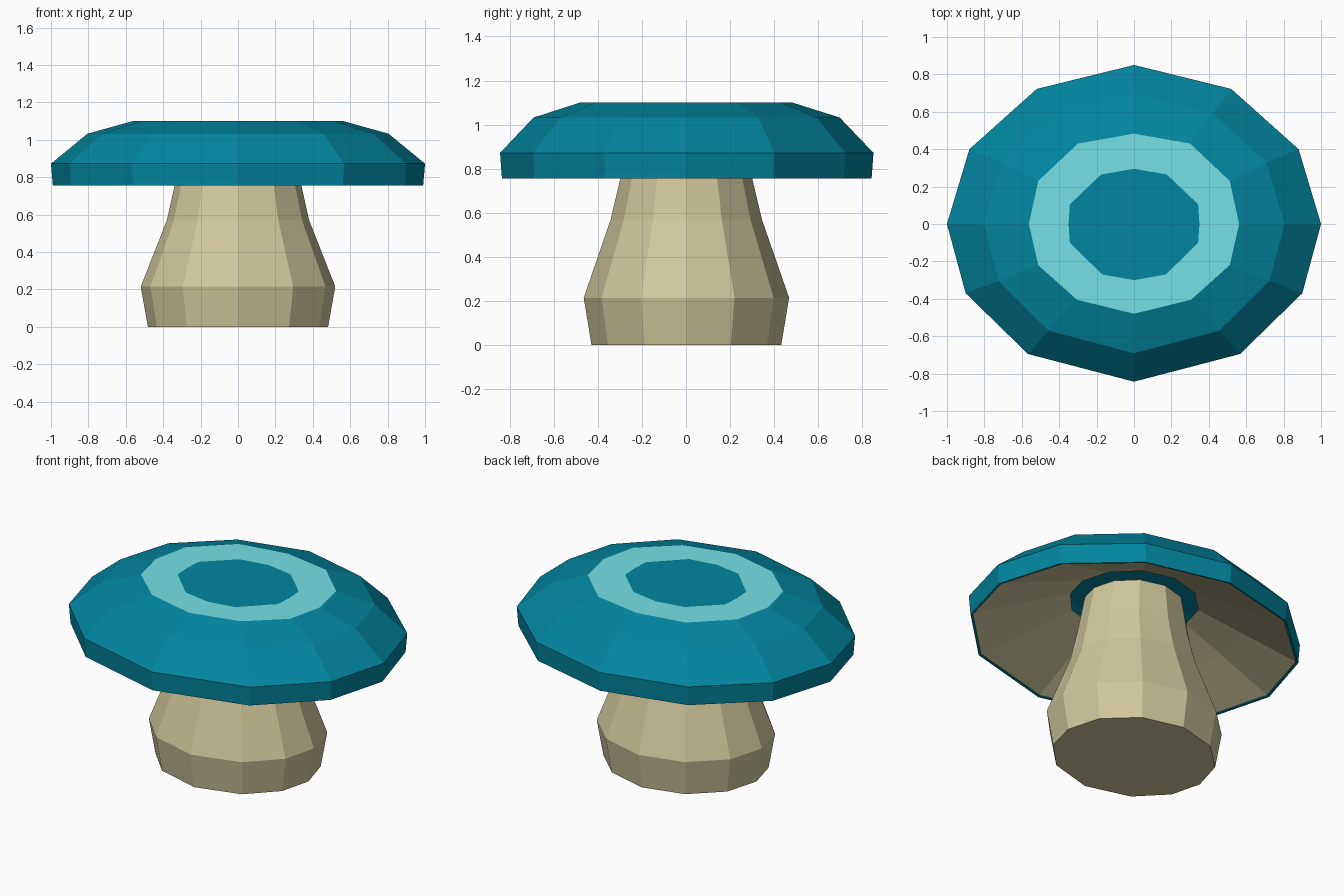
import bpy, bmesh

if "Cube" in bpy.data.objects:
    bpy.data.objects.remove(bpy.data.objects["Cube"])


def srgb(r, g, b):
    return [(c / 255 / 12.92 if c < 10 else ((c / 255 + 0.055) / 1.055) ** 2.4) for c in (r, g, b)] + [1]


def material(name, rgb):
    m = bpy.data.materials.new(name)
    m.diffuse_color = srgb(*rgb)
    m.use_nodes = True
    m.node_tree.nodes["Principled BSDF"].inputs["Base Color"].default_value = m.diffuse_color
    return m


TEAL = material("deep teal", (2, 134, 160))
AQUA = material("pale aqua", (117, 226, 232))
CREAM = material("cream beige", (208, 200, 157))

# Right halves of the twelve-sided outlines, back to front
RIM = [(0, .85), (.52, .722), (.88, .40), (1, 0), (.90, -.37), (.567, -.695), (0, -.843)]
SPOT = [(0, .483), (.30, .43), (.512, .23), (.562, 0), (.512, -.22), (.305, -.405), (0, -.48)]
CORE = [(0, .295), (.175, .265), (.343, .105), (.35, 0), (.343, -.10), (.17, -.27), (0, -.30)]


def outline(half, sx=1.0, sy=None):
    """Mirror a half outline into a closed loop."""
    sy = sx if sy is None else sy
    pts = half + [(-x, y) for x, y in half[-2:0:-1]]
    return [(x * sx, y * sy) for x, y in pts]


def loft(name, levels, bands, mats, close_start=False, close_end=False):
    """Skin stacked outlines; bands gives a material index per band."""
    bm = bmesh.new()
    rings = [[bm.verts.new((x, y, z)) for x, y in pts] for pts, z in levels]
    n = len(rings[0])
    for a, b, mi in zip(rings, rings[1:], bands):
        for i in range(n):
            j = (i + 1) % n
            # outlines run clockwise, so this order faces outwards
            bm.faces.new((a[j], a[i], b[i], b[j])).material_index = mi
    if close_start:
        bm.faces.new(rings[0])
    if close_end:
        bm.faces.new(rings[-1][::-1])
    me = bpy.data.meshes.new(name)
    bm.to_mesh(me)
    bm.free()
    for m in mats:
        me.materials.append(m)
    ob = bpy.data.objects.new(name, me)
    bpy.context.collection.objects.link(ob)
    return ob


# Cap: teal shell with inner skin, rim, shoulders and flat top carrying a pale ring
loft("mushroom_cap", [
    (outline(RIM, .40, .44), 1.07),
    (outline(RIM, .78), .99),
    (outline(RIM, .97), .86),
    (outline(RIM, .975), .757),
    (outline(RIM, .99), .755),
    (outline(RIM), .872),
    (outline(RIM, .805, .82), 1.032),
    (outline(SPOT), 1.10),
    (outline(CORE), 1.10),
], [0, 0, 0, 0, 0, 0, 0, 1], [TEAL, AQUA], True, True)

# Gills: hollow cone under the cap with a hole around the stem
gills = loft("gills", [
    (outline(RIM, .375, .415), 1.0),
    (outline(RIM, .65, .66), .895),
    (outline(RIM, .98), .76),
], [0, 0], [CREAM])

# Stem: bulging base tapering up into the cap
loft("mushroom_stem", [
    (outline(RIM, .482, .508), 0),
    (outline(RIM, .52, .55), .215),
    (outline(RIM, .38, .405), .57),
    (outline(RIM, .338, .352), .76),
    (outline(RIM, .29, .32), .99),
], [0, 0, 0, 0], [CREAM], True, True)
